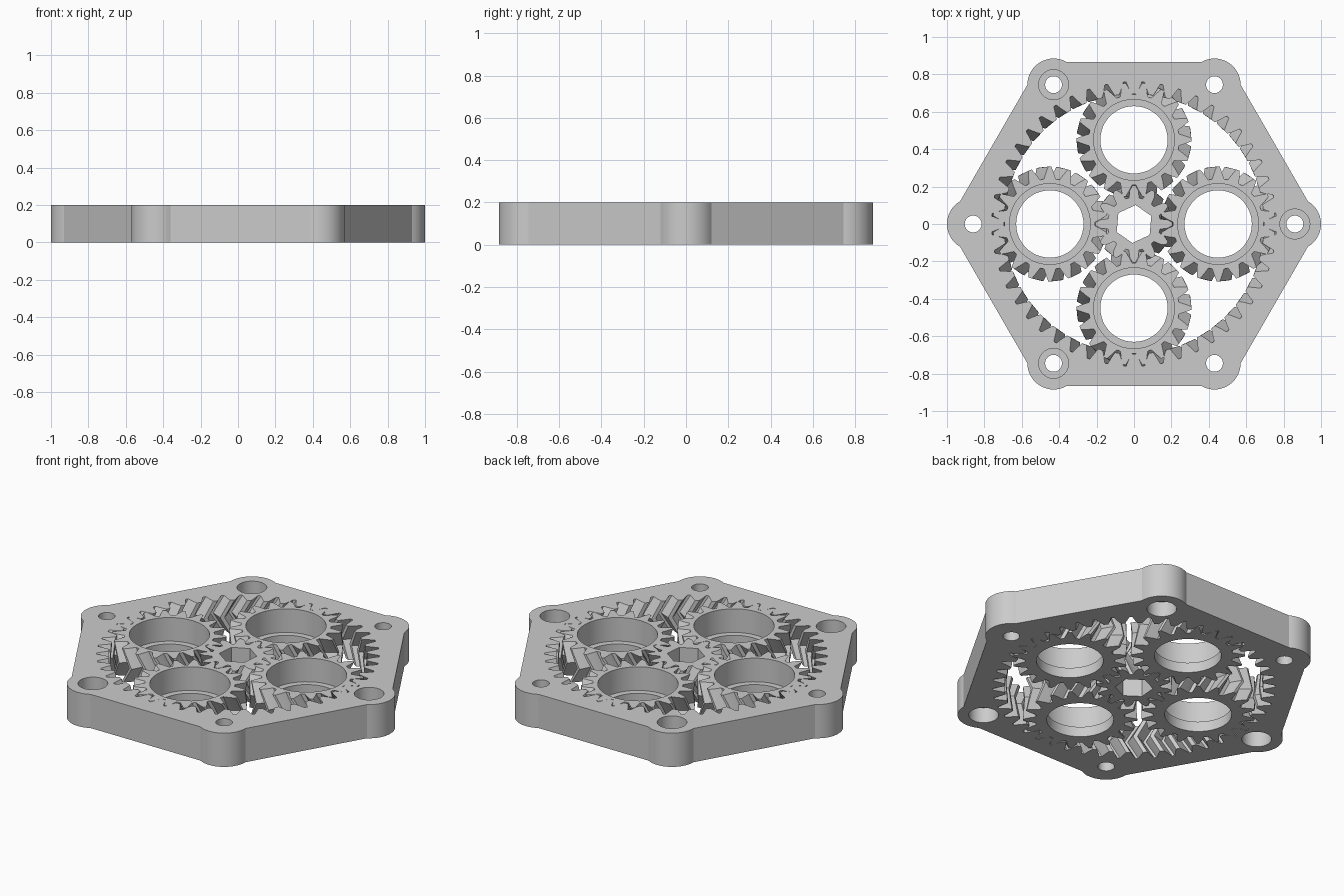
import bpy
import bmesh
from math import sin, cos, pi, radians

HEIGHT = 0.2
ARC_SHIFT = 0.056      # sideways run of a tooth from face to mid-plane
CARRIER = 0.45         # planet centre distance

old = bpy.data.objects.get("Cube")
if old:
    bpy.data.objects.remove(old, do_unlink=True)

grey = bpy.data.materials.new("plain grey")
grey.use_nodes = True
colour = (0.6, 0.6, 0.6, 1)
grey.diffuse_color = colour
grey.node_tree.nodes["Principled BSDF"].inputs["Base Color"].default_value = colour


def polar(r, a):
    return (r * cos(a), r * sin(a))


def circle(r, n=64, phase=0.0, centre=(0, 0)):
    pts = [polar(r, phase + 2 * pi * i / n) for i in range(n)]
    return [(x + centre[0], y + centre[1]) for x, y in pts]


def toothed(teeth, root, pitch, tip, phase):
    """Gear outline: each tooth is root, flank, tip, tip, flank, root."""
    step = 2 * pi / teeth
    half = [(root, -0.37), (pitch, -0.24), (tip, -0.08)]
    shape = half + [(r, -f) for r, f in reversed(half)]
    return [polar(r, phase + (i + f) * step) for i in range(teeth) for r, f in shape]


def herringbone(teeth, root, pitch, tip, phase, hand):
    """Stack of outlines that twists to the mid-plane and back."""
    flat = toothed(teeth, root, pitch, tip, phase)
    bent = toothed(teeth, root, pitch, tip, phase + hand * ARC_SHIFT / pitch)
    return [(0, flat), (HEIGHT / 2, bent), (HEIGHT, flat)]


def straight(outline):
    return [(0, outline), (HEIGHT, outline)]


def bore(low_r, high_r, step_z, centre=(0, 0)):
    """Round hole with a flat step between two radii."""
    low, high = (circle(r, 48, centre=centre) for r in (low_r, high_r))
    return [(0, low), (step_z, low), (step_z, high), (HEIGHT, high)]


def build(name, stacks, location=(0, 0)):
    """Skin each stack of outlines, then cap top and bottom around the holes."""
    bm = bmesh.new()
    rims = {0: [], 1: []}
    for stack in stacks:
        rings = [[bm.verts.new((x, y, z)) for x, y in pts] for z, pts in stack]
        n = len(rings[0])
        for a, b in zip(rings, rings[1:]):
            for i in range(n):
                j = (i + 1) % n
                bm.faces.new((a[i], a[j], b[j], b[i]))
        for key, ring in ((0, rings[0]), (1, rings[-1])):
            rims[key] += [bm.edges.get((ring[i], ring[(i + 1) % n])) for i in range(n)]
    for key, edges in rims.items():
        bmesh.ops.triangle_fill(bm, edges=edges, use_beauty=True,
                                normal=(0, 0, 1 if key else -1))
    bmesh.ops.recalc_face_normals(bm, faces=bm.faces)
    mesh = bpy.data.meshes.new(name)
    bm.to_mesh(mesh)
    bm.free()
    mesh.materials.append(grey)
    obj = bpy.data.objects.new(name, mesh)
    obj.location = (location[0], location[1], 0)
    bpy.context.collection.objects.link(obj)
    bpy.ops.object.select_all(action='DESELECT')
    obj.select_set(True)
    bpy.context.view_layer.objects.active = obj
    bpy.ops.object.shade_smooth_by_angle(angle=radians(20))
    return obj


# Hexagonal housing with rounded bolt corners and an internal ring gear
outline, bolt_holes = [], []
for k in range(6):
    a = k * pi / 3
    cx, cy = polar(0.86, a)
    for i in range(17):
        x, y = polar(0.14, a + radians(-60 + 120 * i / 16))
        outline.append((cx + x, cy + y))
    # counterbores alternate between the top and the underside
    radii = (0.08, 0.045, 0.09) if k % 2 else (0.045, 0.08, 0.11)
    bolt_holes.append(bore(*radii, centre=(cx, cy)))
ring_space = herringbone(48, 0.695, 0.72, 0.76, pi / 48, 1)
build("ring_gear_housing", [straight(outline), ring_space] + bolt_holes)

# Sun gear with a hexagonal shaft hole
build("sun_gear", [herringbone(12, 0.142, 0.18, 0.205, 0, -1),
                   straight(circle(0.102, 6, radians(25)))])

# Four planet gears with stepped bearing seats
for k, side in enumerate(("left", "back", "right", "front")):
    a = k * pi / 2
    build("planet_gear_" + side,
          [herringbone(18, 0.242, 0.27, 0.307, a + pi / 18, 1),
           bore(0.18, 0.216, 0.06)],
          polar(CARRIER, a))
